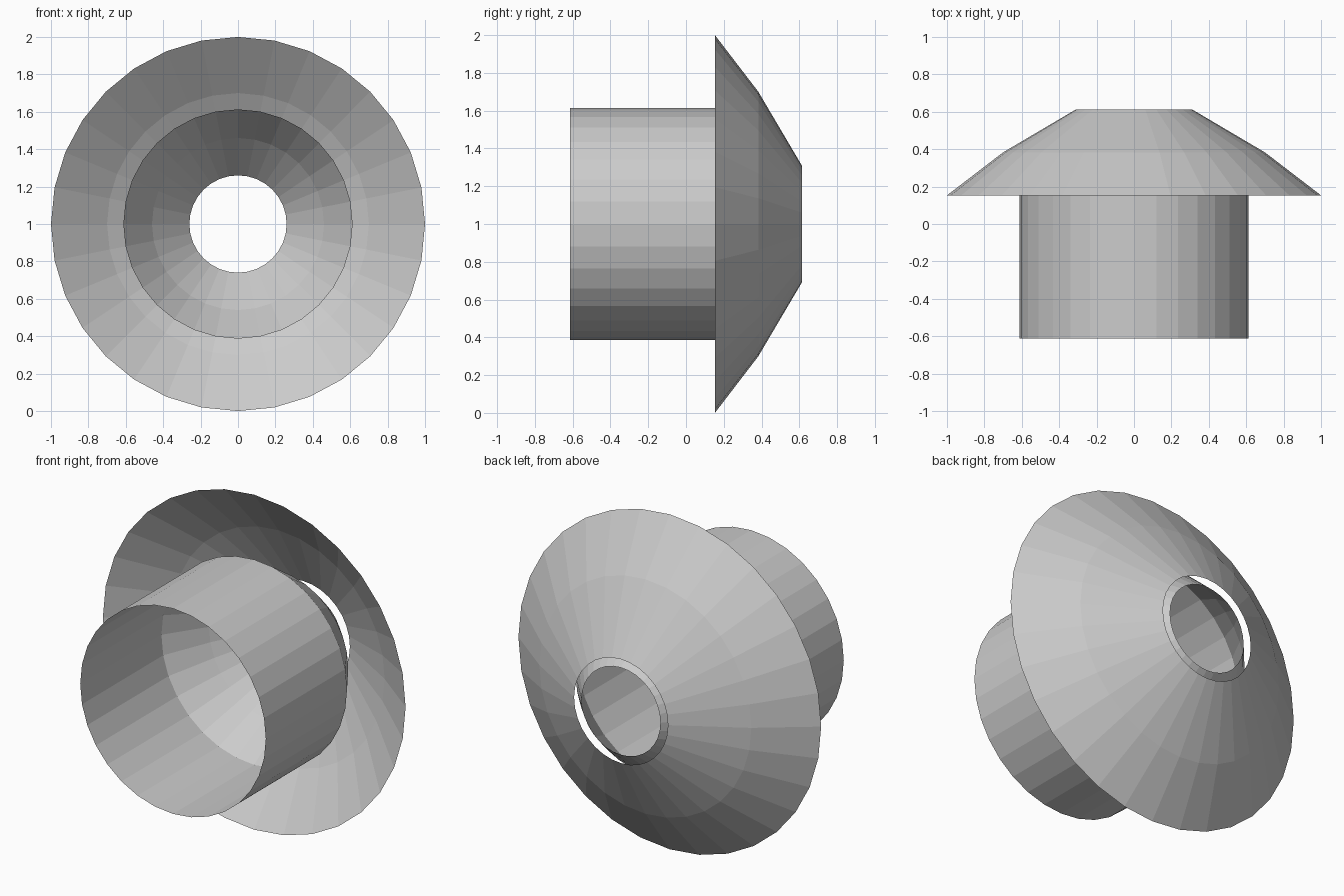
import bpy, bmesh, math

if "Cube" in bpy.data.objects:
    bpy.data.objects.remove(bpy.data.objects["Cube"])

SIDES = 32
CENTRE_Z = 1.0

grey = bpy.data.materials.new("plain grey")
grey.diffuse_color = (0.6, 0.6, 0.6, 1)
grey.use_nodes = True
grey.node_tree.nodes["Principled BSDF"].inputs["Base Color"].default_value = grey.diffuse_color


def revolve(name, profile):
    """Open shell turned around the y axis from (y, radius) points."""
    bm = bmesh.new()
    rings = []
    for y, r in profile:
        ring = []
        for i in range(SIDES):
            a = 2 * math.pi * i / SIDES
            ring.append(bm.verts.new((r * math.cos(a), y, CENTRE_Z + r * math.sin(a))))
        rings.append(ring)
    for a, b in zip(rings, rings[1:]):
        for i in range(SIDES):
            j = (i + 1) % SIDES
            bm.faces.new((a[i], b[i], b[j], a[j]))
    mesh = bpy.data.meshes.new(name)
    bm.to_mesh(mesh)
    bm.free()
    mesh.materials.append(grey)
    obj = bpy.data.objects.new(name, mesh)
    bpy.context.collection.objects.link(obj)
    return obj


# Straight tube continuing into a narrowing inner funnel
revolve("tube_and_inner_funnel", [(-0.613, 0.613), (0.153, 0.613), (0.383, 0.46), (0.613, 0.26)])

# Wide, slightly domed outer cone, open at both ends
revolve("outer_cone", [(0.153, 1.0), (0.383, 0.70), (0.613, 0.31)])
